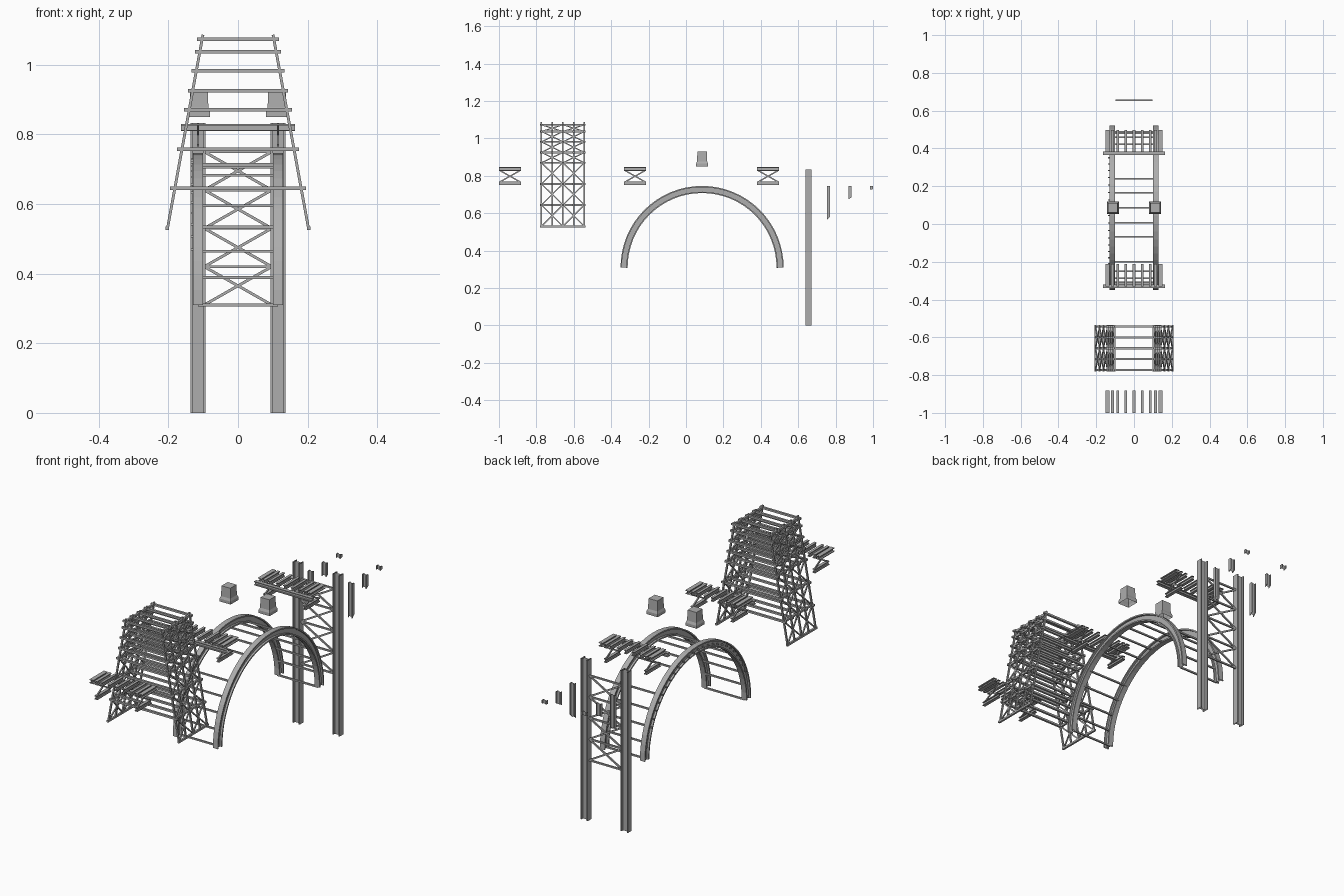
import bpy
import bmesh
from math import cos, sin, pi, radians
from mathutils import Vector as V

cube = bpy.data.objects.get("Cube")
if cube:
    bpy.data.objects.remove(cube, do_unlink=True)

steel = bpy.data.materials.new("steel_grey")
steel.use_nodes = True
GREY = (0.42, 0.42, 0.42, 1)
steel.diffuse_color = GREY
steel.node_tree.nodes["Principled BSDF"].inputs["Base Color"].default_value = GREY

X, Y, Z = V((1, 0, 0)), V((0, 1, 0)), V((0, 0, 1))
GAUGE = 0.115  # half distance between the two main frames


def finish(bm, name):
    bmesh.ops.recalc_face_normals(bm, faces=bm.faces)
    mesh = bpy.data.meshes.new(name)
    bm.to_mesh(mesh)
    bm.free()
    mesh.materials.append(steel)
    obj = bpy.data.objects.new(name, mesh)
    bpy.context.collection.objects.link(obj)
    return obj


def sweep(bm, profile, frames, cap=False):
    """Loft a closed 2D profile through (origin, side, up) frames."""
    rings = [[bm.verts.new(o + s * a + u * b) for a, b in profile] for o, s, u in frames]
    n = len(profile)
    for r0, r1 in zip(rings, rings[1:]):
        for i in range(n):
            j = (i + 1) % n
            bm.faces.new((r0[i], r0[j], r1[j], r1[i]))
    if cap:
        bm.faces.new(rings[0])
        bm.faces.new(rings[-1])


def i_profile(w, h, t):
    a, b, c = w / 2, h / 2, h / 2 - t
    k = t / 2
    half = [(k, -c), (a, -c), (a, -b)]
    return ([(-a, -b), (a, -b), (a, -c), (k, -c), (k, c), (a, c),
             (a, b), (-a, b), (-a, c), (-k, c), (-k, -c), (-a, -c)])


def line_frames(p, q, up):
    p, q = V(p), V(q)
    d = (q - p).normalized()
    s = d.cross(up).normalized()
    u = s.cross(d)
    return [(p, s, u), (q, s, u)]


def i_beam(bm, p, q, up, w, h, t=0.005):
    sweep(bm, i_profile(w, h, t), line_frames(p, q, up))


def rod(bm, p, q, up, w=0.008, h=0.008):
    a, b = w / 2, h / 2
    sweep(bm, [(-a, -b), (a, -b), (a, b), (-a, b)], line_frames(p, q, up), True)


# Trestle tower
levels = [0.53, 0.645, 0.757, 0.87, 0.925, 0.982, 1.037, 1.073]
rows = [-0.773 + i * 0.0575 for i in range(5)]


def leg_x(z):
    return 0.203 - (z - 0.53) * 0.184


bm = bmesh.new()
for side in (-1, 1):
    for y in rows:
        rod(bm, (side * leg_x(0.53), y, 0.527), (side * leg_x(1.086), y, 1.086), Y)
    for z in levels:
        rod(bm, (side * leg_x(z), -0.78, z), (side * leg_x(z), -0.536, z), Z, 0.01, 0.01)
    for z0, z1 in zip(levels, levels[1:]):
        for y0, y1 in ((rows[0], rows[2]), (rows[2], rows[4])):
            for a, b in ((y0, y1), (y1, y0)):
                rod(bm, (side * leg_x(z0), a, z0), (side * leg_x(z1), b, z1), X, 0.006, 0.006)
finish(bm, "tower_sides")

bm = bmesh.new()
for z in levels[1:]:
    reach = leg_x(z) + 0.014
    for y in rows:
        rod(bm, (-reach, y, z), (reach, y, z), Z, 0.011, 0.01)
finish(bm, "tower_cross_beams")

# Deck panels: stringers over two small trusses
for name, y0, cross_y in (("front", -1.0, None), ("middle", -0.331, -0.33), ("rear", 0.38, 0.375)):
    y1 = y0 + 0.118
    bm = bmesh.new()
    for i in range(-2, 3):
        i_beam(bm, (i * 0.043, y0, 0.836), (i * 0.043, y1, 0.836), Z, 0.014, 0.02, 0.004)
    for side in (-1, 1):
        x = side * GAUGE
        i_beam(bm, (side * 0.141, y0, 0.836), (side * 0.141, y1, 0.836), Z, 0.022, 0.02, 0.004)
        for z in (0.836, 0.76):
            i_beam(bm, (x, y0, z), (x, y1, z), Z, 0.016, 0.02, 0.004)
        for za, zb in ((0.768, 0.828), (0.828, 0.768)):
            rod(bm, (x, y0 + 0.006, za), (x, y1 - 0.006, zb), X, 0.007, 0.006)
    if cross_y is not None:
        i_beam(bm, (-0.164, cross_y, 0.819), (0.164, cross_y, 0.819), Z, 0.018, 0.02, 0.004)
    finish(bm, name + "_deck")

# Arch ribs with cross ties
ARCH = V((0, 0.086, 0.31))


def radial(angle):
    return V((0, cos(angle), sin(angle)))


bm = bmesh.new()
for side in (-1, 1):
    frames = [(ARCH + X * side * GAUGE + radial(pi * i / 32) * 0.417, X, radial(pi * i / 32))
              for i in range(33)]
    sweep(bm, i_profile(0.028, 0.038, 0.007), frames)
finish(bm, "arch_ribs")

bm = bmesh.new()
for i in range(17):
    if i in (5, 11):
        continue
    p = ARCH + radial(pi * i / 16) * 0.403
    rod(bm, p - X * GAUGE, p + X * GAUGE, Z, 0.008, 0.008)
finish(bm, "arch_ties")

# Small studs along the outer face of the right rib
bm = bmesh.new()
for i in range(4, 29):
    p = ARCH + radial(pi * i / 32) * 0.417
    rod(bm, p - X * 0.126, p - X * 0.137, Z, 0.006, 0.006)
finish(bm, "arch_studs")

# Tall columns and their bracing
COL_Y = 0.655
bm = bmesh.new()
for side in (-1, 1):
    i_beam(bm, (side * GAUGE, COL_Y, 0), (side * GAUGE, COL_Y, 0.833), X, 0.032, 0.042, 0.006)
finish(bm, "tall_columns")

bm = bmesh.new()
for i in range(5):
    z = 0.31 + i * 0.11
    rod(bm, (-0.097, COL_Y, z), (0.097, COL_Y, z), Z)
    if i < 4:
        for side in (-1, 1):
            rod(bm, (side * 0.097, COL_Y, z), (-side * 0.097, COL_Y, z + 0.11), Y, 0.008, 0.007)
finish(bm, "column_braces")

# Short posts with sloped feet
for name, y, z, slope in (("long", 0.762, 0.573, 1.0), ("medium", 0.877, 0.68, 0.6), ("short", 0.992, 0.727, 0.2)):
    bm = bmesh.new()
    for side in (-1, 1):
        i_beam(bm, (side * GAUGE, y, z), (side * GAUGE, y, 0.745), X, 0.016, 0.026, 0.004)
    for v in bm.verts:
        if v.co.z < z + 0.001:
            v.co.z += (v.co.y - y) * slope
    finish(bm, name + "_posts")

# Hollow caps with flared feet, open underneath
bm = bmesh.new()
for side in (-1, 1):
    base = V((side * 0.112, 0.086, 0))
    frames = [(base + Z * z, X * h, Y * h) for z, h in
              ((0.85, 0.032), (0.865, 0.032), (0.877, 0.027), (0.93, 0.025))]
    sweep(bm, [(-1, -1), (1, -1), (1, 1), (-1, 1)], frames)
    bm.verts.ensure_lookup_table()
    bm.faces.new(bm.verts[-4:])
finish(bm, "pier_caps")
